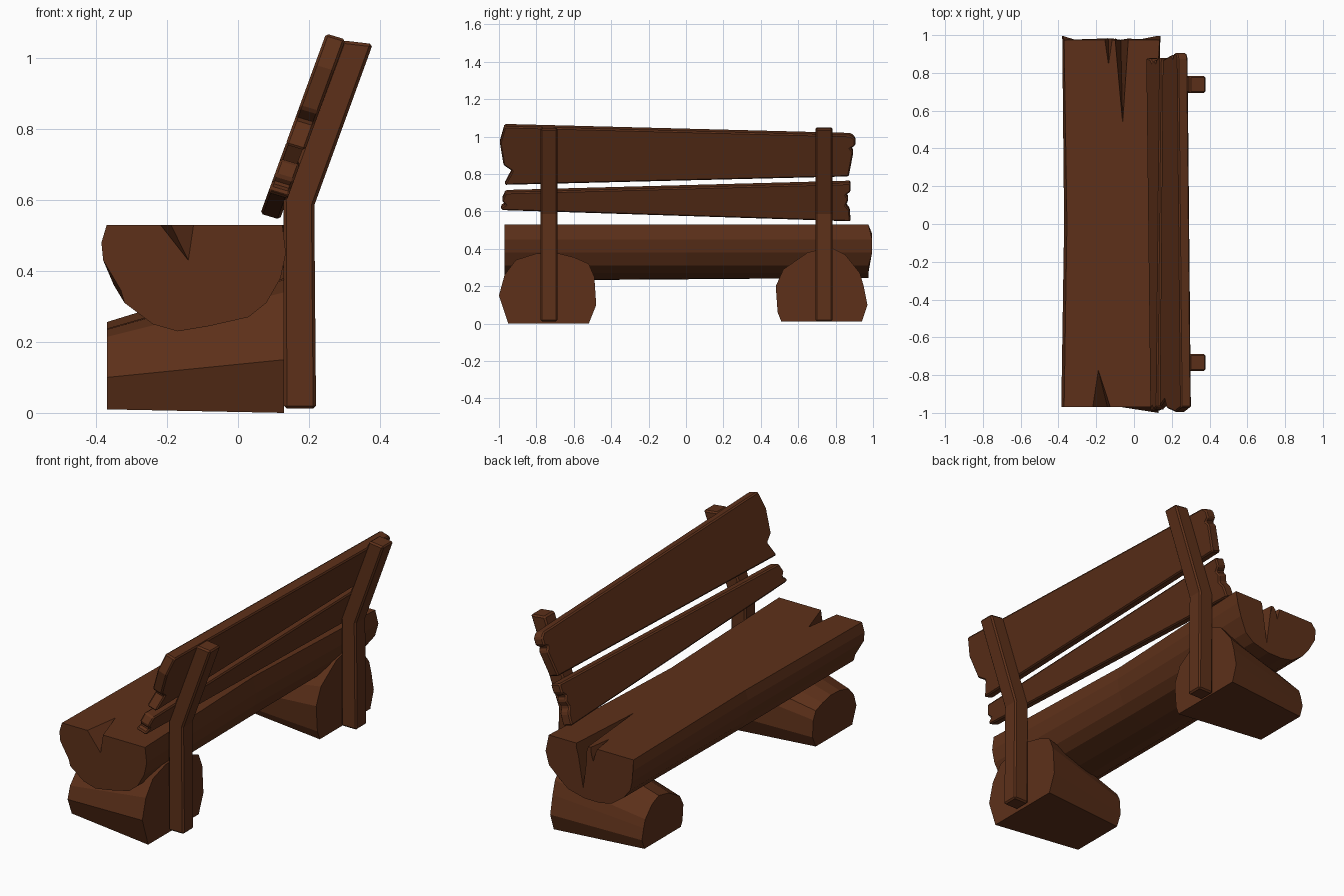
import bpy, bmesh
from mathutils import Vector

if "Cube" in bpy.data.objects:
    bpy.data.objects.remove(bpy.data.objects["Cube"])

wood = bpy.data.materials.new("brown_wood")
wood.diffuse_color = (0.11, 0.03, 0.01, 1)
wood.use_nodes = True
wood.node_tree.nodes["Principled BSDF"].inputs["Base Color"].default_value = wood.diffuse_color


def finish(name, bm, bevel=0):
    bmesh.ops.recalc_face_normals(bm, faces=bm.faces)
    me = bpy.data.meshes.new(name)
    bm.to_mesh(me)
    bm.free()
    ob = bpy.data.objects.new(name, me)
    bpy.context.collection.objects.link(ob)
    me.materials.append(wood)
    if bevel:
        mod = ob.modifiers.new("worn_edges", 'BEVEL')
        mod.width, mod.segments = bevel, 1
    return ob


def loft(name, rings, bevel=0):
    bm = bmesh.new()
    vs = [[bm.verts.new(p) for p in ring] for ring in rings]
    n = len(vs[0])
    for a, b in zip(vs, vs[1:]):
        for i in range(n):
            j = (i + 1) % n
            bm.faces.new((a[i], a[j], b[j], b[i]))
    bm.faces.new(vs[0])
    bm.faces.new(vs[-1])
    return finish(name, bm, bevel)


# Seat: half log lofted along y with slightly uneven rings
front = [(-.37, .53), (-.385, .48), (-.38, .43), (-.33, .345), (-.32, .31), (-.24, .25), (-.17, .23),
         (-.08, .245), (.03, .27), (.08, .31), (.12, .38), (.135, .45), (.125, .53)]
mid = [(-.355, .53), (-.37, .48), (-.37, .42), (-.35, .36), (-.32, .31), (-.24, .26), (-.17, .237),
       (-.08, .24), (.02, .27), (.07, .31), (.10, .38), (.11, .45), (.09, .53)]
back = [(-.37, .53), (-.38, .48), (-.375, .42), (-.35, .36), (-.31, .31), (-.24, .26), (-.17, .245),
        (-.08, .245), (.02, .27), (.07, .31), (.12, .38), (.14, .45), (.135, .53)]
seat = loft("seat", [
    [(x, -.97, z) for x, z in front],
    [(x, 0, z) for x, z in mid],
    [(x, .995 if .37 < z < .5 else .975, z) for x, z in back]])

# Cracks in the seat ends: left x, right x, depth point (x, z), inner tip (x, y), end y
cracks = [(-.22, -.125, (-.14, .43), (-.19, -.77), -.97),
          (-.10, -.03, (-.07, .30), (-.06, .53), .975),
          (-.155, -.115, (-.135, .46), (-.135, .84), .975)]
for i, (x0, x1, low, tip, ye) in enumerate(cracks):
    out = ye + (.04 if ye > 0 else -.04)
    bm = bmesh.new()
    for p in [(x0, out, .532), (x1, out, .532), (low[0], out, low[1]), (tip[0], tip[1], .532),
              (x0, ye, .532), (x1, ye, .532), (low[0], ye, low[1])]:
        bm.verts.new(p)
    bmesh.ops.convex_hull(bm, input=bm.verts)
    cutter = finish(f"crack_cutter_{i}", bm)
    cutter.hide_render = True
    cutter.hide_viewport = True
    mod = seat.modifiers.new("crack", 'BOOLEAN')
    mod.operation, mod.object, mod.solver = 'DIFFERENCE', cutter, 'EXACT'

# Leg logs: tapered along x towards the front
legs = {
    "left": [(-.95, .0), (-.52, .0), (-.48, .1), (-.49, .25), (-.52, .32), (-.6, .355), (-.7, .38),
             (-.8, .375), (-.91, .34), (-.97, .26), (-1, .15)],
    "right": [(.51, .01), (.94, .01), (.97, .1), (.95, .2), (.93, .27), (.85, .37), (.77, .41),
              (.65, .38), (.52, .29), (.48, .2), (.49, .06)]}
for side, prof in legs.items():
    yc = sum(p[0] for p in prof) / len(prof)
    loft(f"leg_log_{side}", [
        [(.13, y, z) for y, z in prof],
        [(-.37, yc + (y - yc) * .72, .01 + z * .6) for y, z in prof]])

# Back posts: bent square timber
post = [((.13, .012), (.22, .012)), ((.128, .6), (.215, .585)), ((.295, 1.05), (.38, 1.04))]
for side, y in (("left", -.733), ("right", .738)):
    loft(f"back_post_{side}", [
        [(a[0], y - .045, a[1]), (b[0], y - .045, b[1]), (b[0], y + .045, b[1]), (a[0], y + .045, a[1])]
        for a, b in post], .008)


# Back planks: ragged outlines in (y, z), leaned along the upper posts
def plank(name, outline, thick):
    lean = lambda y, z, d: Vector((.138 + .365 * (z - .6) - d, y, z + d * .3))
    loft(name, [[lean(y, z - .005, d) for y, z in outline] for d in (0, thick)], .007)


plank("back_plank_upper", [
    (-.97, 1.058), (-.995, .97), (-.975, .85), (-.93, .82), (-.97, .745), (.87, .79), (.895, .92),
    (.88, .94), (.905, .955), (.905, .99), (.88, 1.01)], .055)
plank("back_plank_lower", [
    (-.965, .705), (-.985, .66), (-.965, .64), (-.99, .625), (-.985, .61), (.88, .55), (.875, .61),
    (.855, .635), (.87, .67), (.855, .69), (.88, .71), (.88, .755)], .055)
